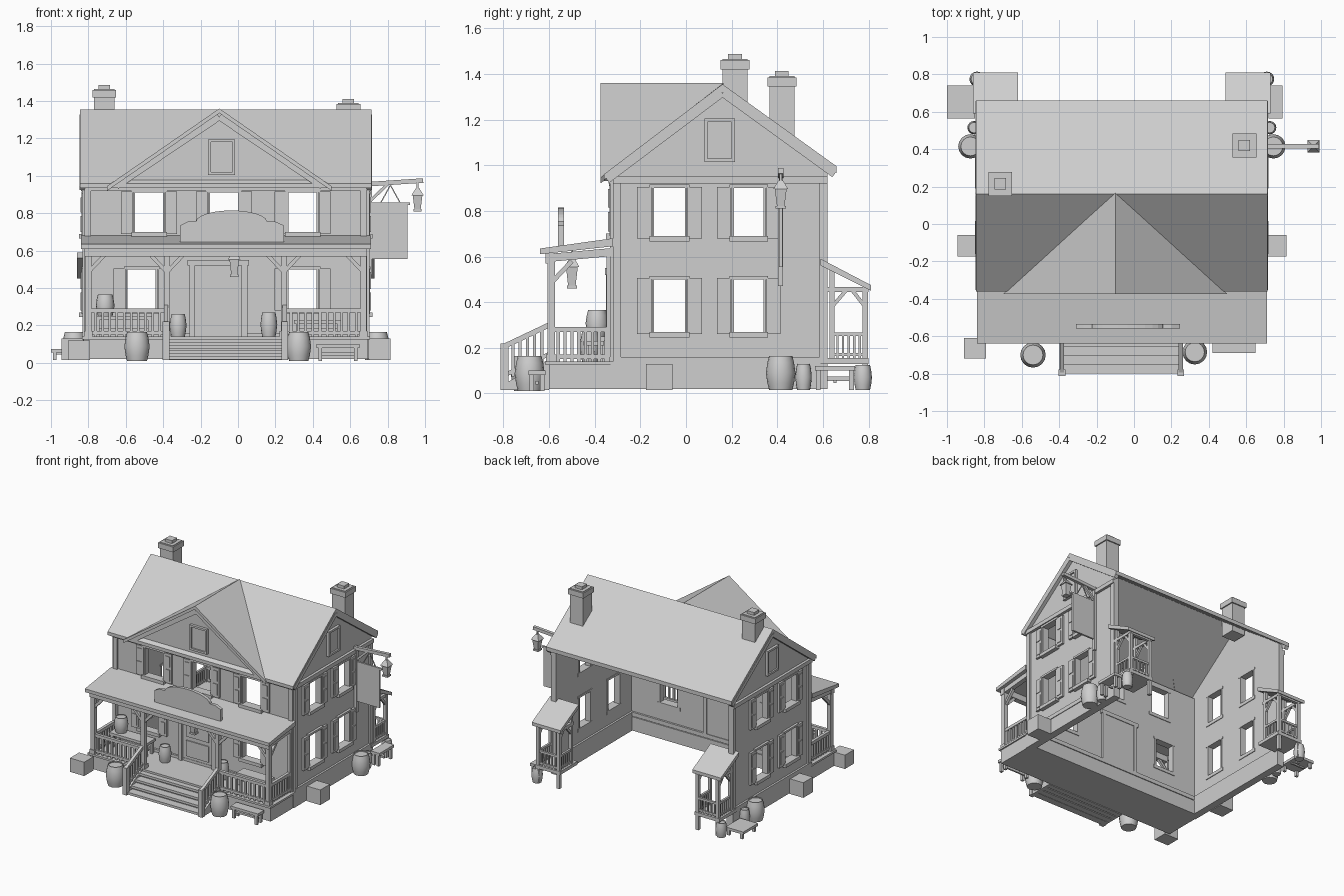
import bpy, bmesh, math
from mathutils import Vector, Matrix

if "Cube" in bpy.data.objects:
    bpy.data.objects.remove(bpy.data.objects["Cube"])

grey = bpy.data.materials.new("plain grey")
grey.use_nodes = True
grey.diffuse_color = (0.62, 0.62, 0.62, 1)
grey.node_tree.nodes["Principled BSDF"].inputs["Base Color"].default_value = grey.diffuse_color

CX, HALF = -0.065, 0.755        # house centre line and half width
FRONT, BACK = -0.32, 0.62       # front wall and open back
EAVE, FLOOR = 0.95, 0.14


def finish(bm, name, smooth=False):
    bmesh.ops.recalc_face_normals(bm, faces=bm.faces)
    me = bpy.data.meshes.new(name)
    for f in bm.faces:
        f.smooth = smooth
    bm.to_mesh(me)
    bm.free()
    me.materials.append(grey)
    ob = bpy.data.objects.new(name, me)
    bpy.context.collection.objects.link(ob)
    return ob


def box(bm, a, b):
    a, b = Vector(a), Vector(b)
    size = [max(abs(c), 0.001) for c in b - a]
    bmesh.ops.create_cube(bm, size=1, matrix=Matrix.Translation((a + b) / 2) @ Matrix.Diagonal((*size, 1)))


def beam(bm, p, q, w):
    p, q = Vector(p), Vector(q)
    d = q - p
    rot = d.to_track_quat('Z', 'Y').to_matrix().to_4x4()
    bmesh.ops.create_cube(bm, size=1, matrix=Matrix.Translation((p + q) / 2) @ rot @ Matrix.Diagonal((w, w, d.length, 1)))


def prism(bm, pts, vec):
    f = bm.faces.new([bm.verts.new(p) for p in pts])
    r = bmesh.ops.extrude_face_region(bm, geom=[f], use_keep_orig=True)
    bmesh.ops.translate(bm, vec=vec, verts=[v for v in r["geom"] if isinstance(v, bmesh.types.BMVert)])


def block(name, a, b):
    bm = bmesh.new()
    box(bm, a, b)
    return finish(bm, name)


def barrel(name, x, y, z0, z1, r):
    bm = bmesh.new()
    profile = [(0, 0), (.78, 0), (.9, .2), (1, .5), (.9, .8), (.78, 1), (.7, 1), (.7, .95), (0, .95)]
    vs = [bm.verts.new((x + r * a, y, z0 + (z1 - z0) * t)) for a, t in profile]
    es = [bm.edges.new(e) for e in zip(vs, vs[1:])]
    bmesh.ops.spin(bm, geom=vs + es, cent=(x, y, 0), axis=(0, 0, 1), angle=math.tau, steps=16)
    bmesh.ops.remove_doubles(bm, verts=bm.verts, dist=0.0005)
    ob = finish(bm, name, True)
    ob.data.set_sharp_from_angle(angle=math.radians(40))


def railing(bm, p, q, h, n, w=0.014):
    p, q = Vector(p), Vector(q)
    up = Vector((0, 0, h))
    beam(bm, p + up, q + up, w * 1.6)
    beam(bm, p + up * 0.15, q + up * 0.15, w * 1.3)
    for i in range(1, n):
        c = p.lerp(q, i / n)
        beam(bm, c, c + up, w)


def bench(name, x0, x1, y0, y1, z0, z1):
    bm = bmesh.new()
    box(bm, (x0, y0, z1 - 0.02), (x1, y1, z1))
    for x in (x0 + 0.02, x1 - 0.02):
        for y in (y0 + 0.015, y1 - 0.015):
            beam(bm, (x, y, z0), (x, y, z1 - 0.01), 0.02)
    box(bm, (x0 + 0.02, (y0 + y1) / 2 - 0.006, z0 + 0.03), (x1 - 0.02, (y0 + y1) / 2 + 0.006, z0 + 0.045))
    finish(bm, name)


def lantern(name, x, y, z0, z1):
    bm = bmesh.new()
    h = z1 - z0
    for a, b, r1, r2 in ((0, .08, .024, .024), (.08, .55, .018, .028), (.55, .8, .036, .01), (.8, 1, .005, .005)):
        m = Matrix.Translation((x, y, z0 + h * (a + b) / 2)) @ Matrix.Rotation(math.pi / 4, 4, 'Z')
        bmesh.ops.create_cone(bm, cap_ends=True, segments=4, radius1=r1 * 1.3, radius2=r2 * 1.3, depth=h * (b - a), matrix=m)
    finish(bm, name)


def wall(name, P, u0, u1, holes):
    """Wall sheet with rectangular openings; P maps (along, height, outward) to space."""
    us = sorted({u0, u1} | {u for h in holes for u in h[:2]})
    zs = sorted({0.1, EAVE} | {z for h in holes for z in h[2:]})
    bm = bmesh.new()
    for a, b in zip(us, us[1:]):
        for c, d in zip(zs, zs[1:]):
            u, z = (a + b) / 2, (c + d) / 2
            if not any(h[0] < u < h[1] and h[2] < z < h[3] for h in holes):
                box(bm, P(a, c, -0.03), P(b, d, 0))
    bmesh.ops.remove_doubles(bm, verts=bm.verts, dist=0.0005)
    shared = {}
    for f in bm.faces:
        shared.setdefault(frozenset(f.verts), []).append(f)
    bmesh.ops.delete(bm, geom=[f for g in shared.values() if len(g) > 1 for f in g], context='FACES_ONLY')
    finish(bm, name)
    # frames, sills and louvred shutters
    bm, sh = bmesh.new(), bmesh.new()
    for a, b, c, d in holes:
        box(bm, P(a - 0.02, c - 0.025, -0.035), P(b + 0.02, c, 0.03))
        box(bm, P(a - 0.02, d, -0.035), P(b + 0.02, d + 0.015, 0.018))
        for s, e in ((a, -1), (b, 1)):
            box(bm, P(s, c, -0.035), P(s + e * 0.01, d, 0.012))
            box(sh, P(s + e * 0.012, c - 0.01, 0), P(s + e * 0.075, d + 0.005, 0.016))
            for lo, hi in ((c + 0.01, (c + d) / 2 - 0.01), ((c + d) / 2 + 0.01, d - 0.015)):
                box(sh, P(s + e * 0.025, lo, 0.016), P(s + e * 0.062, hi, 0.021))
    # corner boards and cornice
    for u, e in ((u0, 1), (u1, -1)):
        box(bm, P(u, FLOOR, 0), P(u + e * 0.035, EAVE, 0.012))
    box(bm, P(u0, EAVE - 0.03, 0), P(u1, EAVE, 0.02))
    box(bm, P(u0, FLOOR - 0.01, -0.045), P(u1, FLOOR + 0.02, 0.015))
    finish(bm, name + "_trim")
    finish(sh, name + "_shutters")


def attic_window(name, P, a, b, c, d):
    bm = bmesh.new()
    box(bm, P(a, c, 0), P(b, d, 0.008))
    for s, e in ((a, -1), (b, 1)):
        box(bm, P(s, c - 0.015, 0), P(s + e * 0.015, d + 0.015, 0.02))
    for z, t in ((c - 0.015, c), (d, d + 0.015)):
        box(bm, P(a, z, 0), P(b, t, 0.02))
    finish(bm, name)


# Front wall, door
X0, X1 = CX - HALF, CX + HALF
front = lambda u, z, o: (u, FRONT - o, z)
wall("front_wall", front, X0, X1, [(-.55, -.4, .7, .91), (-.15, 0, .7, .91), (.27, .42, .7, .91),
                                   (-.59, -.44, .29, .5), (.27, .42, .29, .5)])
bm = bmesh.new()
box(bm, front(-.23, FLOOR, -.04), front(.02, .52, .012))
for a, b in ((-.26, -.23), (.02, .05)):
    box(bm, front(a, FLOOR, -.045), front(b, .52, .03))
box(bm, front(-.27, .52, -.045), front(.06, .55, .035))
for a, b, c, d in ((-.2, -.01, .18, .3), (-.2, -.01, .33, .49)):
    box(bm, front(a, c, .012), front(b, d, .02))
finish(bm, "front_door")

# Main roof
bm = bmesh.new()
prism(bm, [(CX - 0.78, y, z) for y, z in ((-.36, .935), (-.36, .96), (.16, 1.355), (.66, .995), (.66, .965), (.16, 1.32))], (1.56, 0, 0))
finish(bm, "main_roof")

# Front gable: roof, wall, raking boards
G = -0.10
bm = bmesh.new()
for s in (1, -1):
    prism(bm, [(G, -.375, 1.36), (G + s * .6, -.375, .945), (G, .165, 1.36)], (0, 0, -0.025))
finish(bm, "gable_roof")
bm = bmesh.new()
prism(bm, [(G - .55, -.335, .95), (G + .55, -.335, .95), (G, -.335, 1.335)], (0, .02, 0))
for s in (1, -1):
    beam(bm, (G, -.345, 1.315), (G + s * .55, -.345, .945), 0.035)
finish(bm, "gable_front")
attic_window("gable_window", lambda u, z, o: (u, -.335 - o, z), -.145, -.03, 1.02, 1.18)

# Side walls, foundations and back porches
for s, tag in ((1, "left"), (-1, "right")):
    P = lambda u, z, o: (CX + s * (HALF + o), u, z)
    wall(tag + "_wall", P, FRONT, BACK, [(a, b, c, d) for a, b in ((-.14, -.005), (.21, .34)) for c, d in ((.27, .5), (.69, .9))])
    bm = bmesh.new()
    prism(bm, [P(y, z, 0) for y, z in ((FRONT, .94), (BACK, .94), (BACK, .99), (.16, 1.33), (FRONT, .965))], (-s * .03, 0, 0))
    beam(bm, P(.16, 1.315, .012), P(-.345, .935, .012), 0.03)
    beam(bm, P(.16, 1.315, .012), P(.65, .96, .012), 0.03)
    finish(bm, tag + "_gable")
    attic_window(tag + "_attic_window", P, .095, .2, 1.03, 1.19)
    block(tag + "_foundation", P(-.33, .02, -.045), P(BACK, FLOOR, .01))
    block(tag + "_foundation_stone", P(-.175, .015, .01), P(-.06, .13, .125))
    # back porch with lean-to roof
    Q = lambda d, y, z: (CX + s * d, y, z)
    bm = bmesh.new()
    prism(bm, [Q(.555, y, z) for y, z in ((.59, .59), (.81, .475), (.81, .45), (.59, .56))], (s * .24, 0, 0))
    finish(bm, tag + "_back_porch_roof")
    bm = bmesh.new()
    box(bm, Q(.565, .59, .13), Q(.775, .8, .155))
    for d in (.585, .755):
        beam(bm, Q(d, .785, .02), Q(d, .785, .46), .025)
        beam(bm, Q(d, .64, .15), Q(d, .64, .55), .022)
        beam(bm, Q(d, .62, .455), Q(d, .8, .455), .022)
        beam(bm, Q(d, .785, .38), Q(d, .73, .45), .016)
        beam(bm, Q(d, .64, .38), Q(d, .7, .45), .016)
        railing(bm, Q(d, .64, .155), Q(d, .785, .155), .105, 6, .01)
    railing(bm, Q(.585, .785, .155), Q(.755, .785, .155), .105, 6, .01)
    beam(bm, Q(.57, .785, .455), Q(.77, .785, .455), .022)
    finish(bm, tag + "_back_porch")
    # side clutter
    barrel(tag + "_side_barrel", CX + s * .81, .415, .015, .165, .065)
    barrel(tag + "_back_barrel", CX + s * .775, .775, .015, .125, .04)
    barrel(tag + "_small_keg", CX + s * .79, .515, .015, .13, .036)
    e = sorted((CX + s * .785, CX + s * (.86 if s > 0 else .935)))
    bench(tag + "_side_bench", *e, .565, .74, .015, .12 if s > 0 else .075)

# Front porch
bm = bmesh.new()
box(bm, (X0 - .005, -.6, .02), (X1 + .005, FRONT + .045, FLOOR - .015))
box(bm, (X0 - .015, -.615, FLOOR - .015), (X1 + .015, FRONT, FLOOR))
finish(bm, "porch_base")
bm = bmesh.new()
prism(bm, [(X0 - .02, y, z) for y, z in ((FRONT, .68), (-.64, .635), (-.64, .61), (FRONT, .645))], (1.55, 0, 0))
finish(bm, "porch_roof")
bm = bmesh.new()
box(bm, (X0, -.615, .57), (X1, -.575, .615))
posts = (-.80, -.38, .245, .67)
for x in posts:
    beam(bm, (x, -.59, FLOOR), (x, -.59, .58), .032)
    beam(bm, (x, -.59, FLOOR), (x, -.59, .17), .045)
    for s in (1, -1):
        if X0 < x + s * .08 < X1:
            beam(bm, (x, -.59, .485), (x + s * .085, -.59, .575), .02)
for x in (posts[0], posts[-1]):
    beam(bm, (x, -.59, .595), (x, FRONT, .62), .035)
    beam(bm, (x, -.59, .485), (x, -.5, .58), .02)
    beam(bm, (x, FRONT - .015, FLOOR), (x, FRONT - .015, .62), .025)
    railing(bm, (x, -.59, FLOOR), (x, FRONT, FLOOR), .14, 9)
for a, b in (posts[:2], posts[2:]):
    railing(bm, (a, -.59, FLOOR), (b, -.59, FLOOR), .14, 11)
finish(bm, "porch_frame")

# Steps with handrails
bm = bmesh.new()
for i in range(4):
    y = -.6 - i * .048
    z = .125 - i * .03
    box(bm, (-.38, y - .055, z - .018), (.245, y + .01, z))
    box(bm, (-.38, y - .04, .015), (.245, y, z - .01))
for x in (-.385, .25):
    prism(bm, [(x - .012, y, z) for y, z in ((-.6, .015), (-.6, .15), (-.8, .04), (-.8, .015))], (.024, 0, 0))
    beam(bm, (x, -.795, .015), (x, -.795, .22), .035)
    railing(bm, (x, -.79, .06), (x, -.6, .15), .15, 6)
finish(bm, "front_steps")

# Arched board on the porch roof
bm = bmesh.new()
arch = [(-.035 + .19 * math.cos(t), .755 + .06 * math.sin(t)) for t in (math.pi * i / 12 for i in range(13))]
prism(bm, [(x, -.56, z) for x, z in [(-.31, .63), (.245, .63), (.245, .735), (.2, .755)] + arch + [(-.27, .755), (-.31, .735)]], (0, .025, 0))
finish(bm, "arched_board")

# Chimneys
for name, x, y, z0, top in (("right_chimney", -.715, .215, 1.2, 1.465), ("left_chimney", .59, .42, 1.08, 1.39)):
    bm = bmesh.new()
    box(bm, (x - .055, y - .055, z0), (x + .055, y + .055, top))
    box(bm, (x - .064, y - .064, top - .045), (x + .064, y + .064, top - .005))
    box(bm, (x - .03, y - .03, top), (x + .03, y + .03, top + .022))
    finish(bm, name)

# Hanging banner and lanterns
bm = bmesh.new()
beam(bm, (.69, .415, .955), (.99, .415, .975), .024)
beam(bm, (.705, .415, .47), (.705, .415, .97), .022)
beam(bm, (.7, .415, .86), (.8, .415, .955), .016)
beam(bm, (.7, .415, .85), (.92, .415, .85), .014)
for x in (.76, .87):
    beam(bm, (x, .415, .85), (.815, .415, .95), .006)
finish(bm, "banner_bracket")
block("banner", (.71, .408, .555), (.905, .422, .85))
lantern("street_lantern", .96, .415, .81, .965)
lantern("porch_lantern", -.02, -.5, .46, .63)

# Loose barrels, crate and benches
barrel("front_barrel_right", -.54, -.70, .01, .165, .068)
barrel("front_barrel_left", .325, -.685, .01, .165, .066)
barrel("porch_barrel", -.71, -.39, .25, .365, .05)
barrel("door_keg_right", -.32, -.42, FLOOR, .26, .045)
barrel("door_keg_left", .165, -.42, FLOOR, .27, .045)
block("front_crate", (-.91, -.72, .015), (-.79, -.61, .12))
bench("front_bench", .42, .65, -.69, -.615, .01, .1)
bench("porch_table", -.77, -.45, -.45, -.35, FLOOR, .25)
bench("porch_bench", .3, .56, -.45, -.36, FLOOR, .23)
